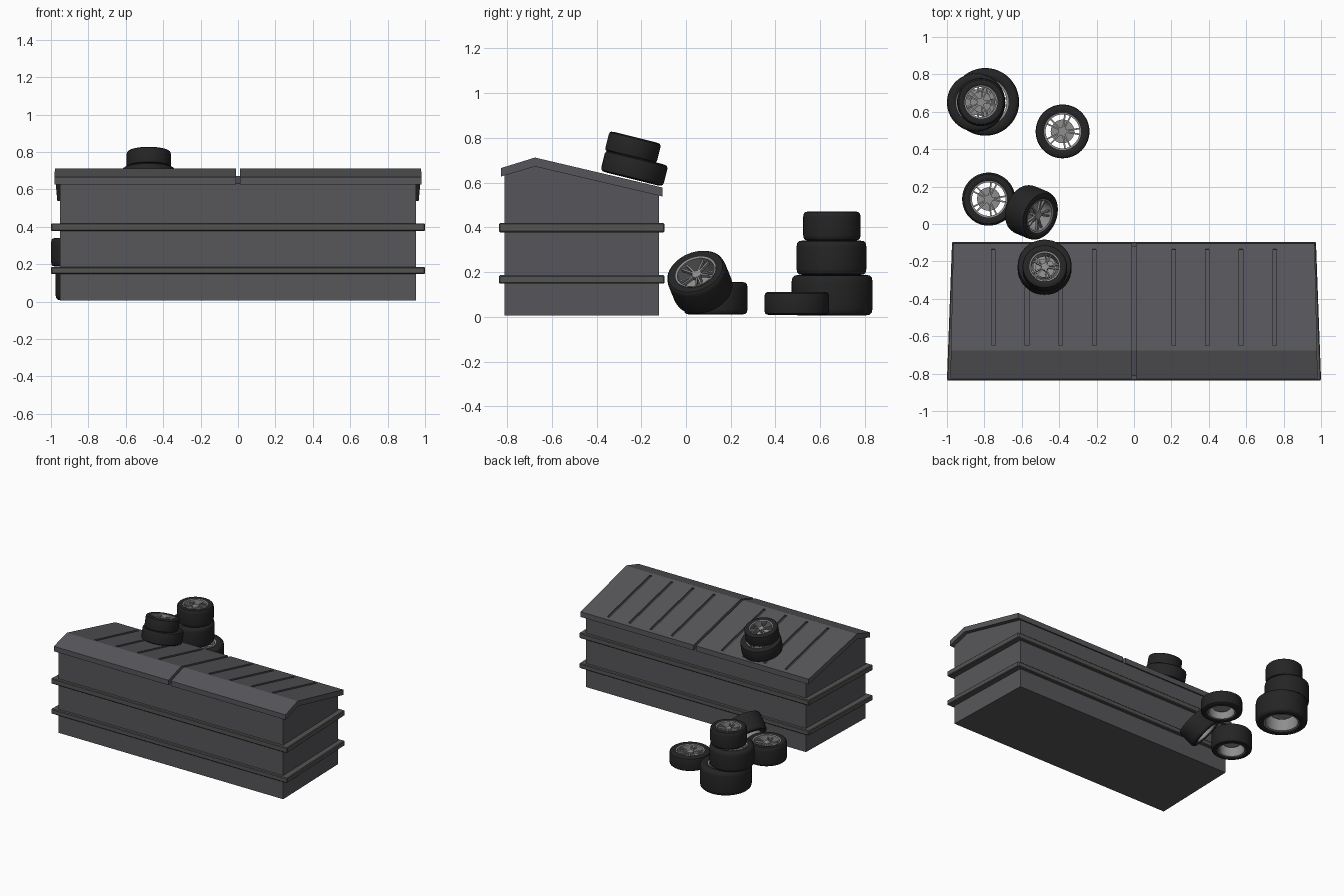
import bpy, bmesh, math
from mathutils import Vector, Matrix

if "Cube" in bpy.data.objects:
    bpy.data.objects.remove(bpy.data.objects["Cube"])


def material(name, rgb):
    m = bpy.data.materials.new(name)
    m.diffuse_color = (*rgb, 1)
    m.use_nodes = True
    m.node_tree.nodes["Principled BSDF"].inputs["Base Color"].default_value = m.diffuse_color
    return m


BODY = material("dark_grey_steel", (0.095, 0.095, 0.105))
BAND = material("band_grey", (0.088, 0.088, 0.086))
RUBBER = material("black_rubber", (0.018, 0.018, 0.018))
RIM = material("rim_silver", (0.27, 0.27, 0.27))


def finish(bm, name, mat, smooth=False):
    bmesh.ops.recalc_face_normals(bm, faces=bm.faces[:])
    me = bpy.data.meshes.new(name)
    bm.to_mesh(me)
    bm.free()
    ob = bpy.data.objects.new(name, me)
    bpy.context.collection.objects.link(ob)
    me.materials.append(mat)
    if smooth:
        bpy.context.view_layer.objects.active = ob
        ob.select_set(True)
        bpy.ops.object.shade_smooth_by_angle(angle=math.radians(35))
        ob.select_set(False)
    return ob


def prism(name, profile, left, right, mat):
    """Extrude a (y, z) profile between two x positions, each a function of y."""
    bm = bmesh.new()
    a = [bm.verts.new((left(y), y, z)) for y, z in profile]
    b = [bm.verts.new((right(y), y, z)) for y, z in profile]
    n = len(profile)
    bm.faces.new(a)
    bm.faces.new(b[::-1])
    for i in range(n):
        j = (i + 1) % n
        bm.faces.new((a[i], a[j], b[j], b[i]))
    return finish(bm, name, mat)


def taper(front, back):
    """Half width that narrows from the front to the back."""
    return lambda y: front + (back - front) * (y + 0.83) / 0.73


# container body
w = taper(0.952, 0.932)
prism("container_body", [(-0.812, 0.005), (-0.12, 0.005), (-0.12, 0.545),
      (-0.675, 0.672), (-0.812, 0.632)], lambda y: -w(y), w, BODY)

# raised bands around the body
wb = taper(1.0, 0.973)
for i, (lo, hi) in enumerate([(0.148, 0.186), (0.378, 0.419)]):
    band = prism(f"body_band_{i + 1}", [(-0.836, lo), (-0.096, lo), (-0.096, hi), (-0.836, hi)],
                 lambda y: -wb(y), wb, BAND)
    bev = band.modifiers.new("edge", "BEVEL")
    bev.width, bev.segments = 0.005, 1

# two lids with grooves pressed into the long slope
wl = taper(0.982, 0.966)
lid_profile = [(-0.827, 0.627), (-0.675, 0.672), (-0.105, 0.538),
               (-0.105, 0.578), (-0.675, 0.712), (-0.827, 0.665)]
slope = math.atan2(0.134, 0.57)
for side, name in ((-1, "left_lid"), (1, "right_lid")):
    lid = prism(name, lid_profile, lambda y: side * 0.01, lambda y: side * wl(y), BODY)
    bm = bmesh.new()
    for k in range(4):
        x = side * (0.212 + 0.18 * k)
        y = -0.392
        z = 0.712 - (y + 0.675) * math.tan(slope)
        mtx = (Matrix.Translation((x, y, z)) @ Matrix.Rotation(-slope, 4, 'X')
               @ Matrix.Diagonal((0.02, 0.53, 0.03, 1)))
        bmesh.ops.create_cube(bm, size=1, matrix=mtx)
    cutter = finish(bm, name + "_groove_cutter", BODY)
    cutter.hide_render = True
    cutter.hide_viewport = True
    cut = lid.modifiers.new("grooves", "BOOLEAN")
    cut.operation, cut.solver, cut.object = 'DIFFERENCE', 'EXACT', cutter


def lathe(bm, profile, segs=48):
    """Closed ring: spin an (r, z) loop around z."""
    rings = [[bm.verts.new((r * math.cos(t), r * math.sin(t), z)) for r, z in profile]
             for t in (2 * math.pi * s / segs for s in range(segs))]
    n = len(profile)
    for s in range(segs):
        a, b = rings[s], rings[(s + 1) % segs]
        for i in range(n):
            j = (i + 1) % n
            bm.faces.new((a[i], b[i], b[j], a[j]))


def wheel(name, centre, R, h, axis=(0, 0, 1)):
    place = Matrix.Translation(centre) @ Vector((0, 0, 1)).rotation_difference(
        Vector(axis).normalized()).to_matrix().to_4x4()
    # tyre
    bm = bmesh.new()
    half = [(0.67 * R, 0.88 * h), (0.74 * R, 0.98 * h), (0.82 * R, h),
            (0.93 * R, 0.96 * h), (0.98 * R, 0.86 * h), (R, 0.65 * h)]
    lathe(bm, half + [(r, -z) for r, z in reversed(half)])
    finish(bm, name + "_tyre", RUBBER, True).matrix_world = place
    # rim barrel
    bm = bmesh.new()
    lathe(bm, [(0.63 * R, 0.9 * h), (0.69 * R, 0.93 * h), (0.69 * R, -0.93 * h), (0.63 * R, -0.9 * h)])
    # hub, brake disc behind it
    for r, depth, z in ((0.16, 0.3, 0.6), (0.44, 0.18, -0.05), (0.1, 0.7, 0.3)):
        bmesh.ops.create_cone(bm, cap_ends=True, segments=24, radius1=r * R, radius2=r * R,
                              depth=depth * h, matrix=Matrix.Translation((0, 0, z * h)))
    # five pairs of spokes
    for k in range(5):
        for d in (-1, 1):
            m = (Matrix.Rotation(2 * math.pi * k / 5 + d * 0.17, 4, 'Z')
                 @ Matrix.Translation((0.39 * R, 0, 0.62 * h))
                 @ Matrix.Diagonal((0.54 * R, 0.06 * R, 0.2 * h, 1)))
            bmesh.ops.create_cube(bm, size=1, matrix=m)
    finish(bm, name + "_rim", RIM, True).matrix_world = place


# stack of three standing behind the container
wheel("stack_bottom", (-0.795, 0.653, 0.097), 0.181, 0.091)
wheel("stack_middle", (-0.844, 0.65, 0.264), 0.156, 0.077)
wheel("stack_top", (-0.818, 0.652, 0.406), 0.128, 0.065)
# loose wheels on the ground
wheel("flat_wheel_thin", (-0.382, 0.495, 0.06), 0.144, 0.052)
wheel("flat_wheel_wide", (-0.777, 0.133, 0.083), 0.142, 0.073)
wheel("leaning_wheel", (-0.548, 0.062, 0.155), 0.136, 0.073, (0.67, -0.28, 0.68))
# pair lying on the sloped lid
tilt = (0, math.sin(math.radians(14)), math.cos(math.radians(14)))
wheel("roof_wheel_lower", (-0.478, -0.231, 0.664), 0.144, 0.049, tilt)
wheel("roof_wheel_upper", (-0.477, -0.237, 0.758), 0.119, 0.046, tilt)
